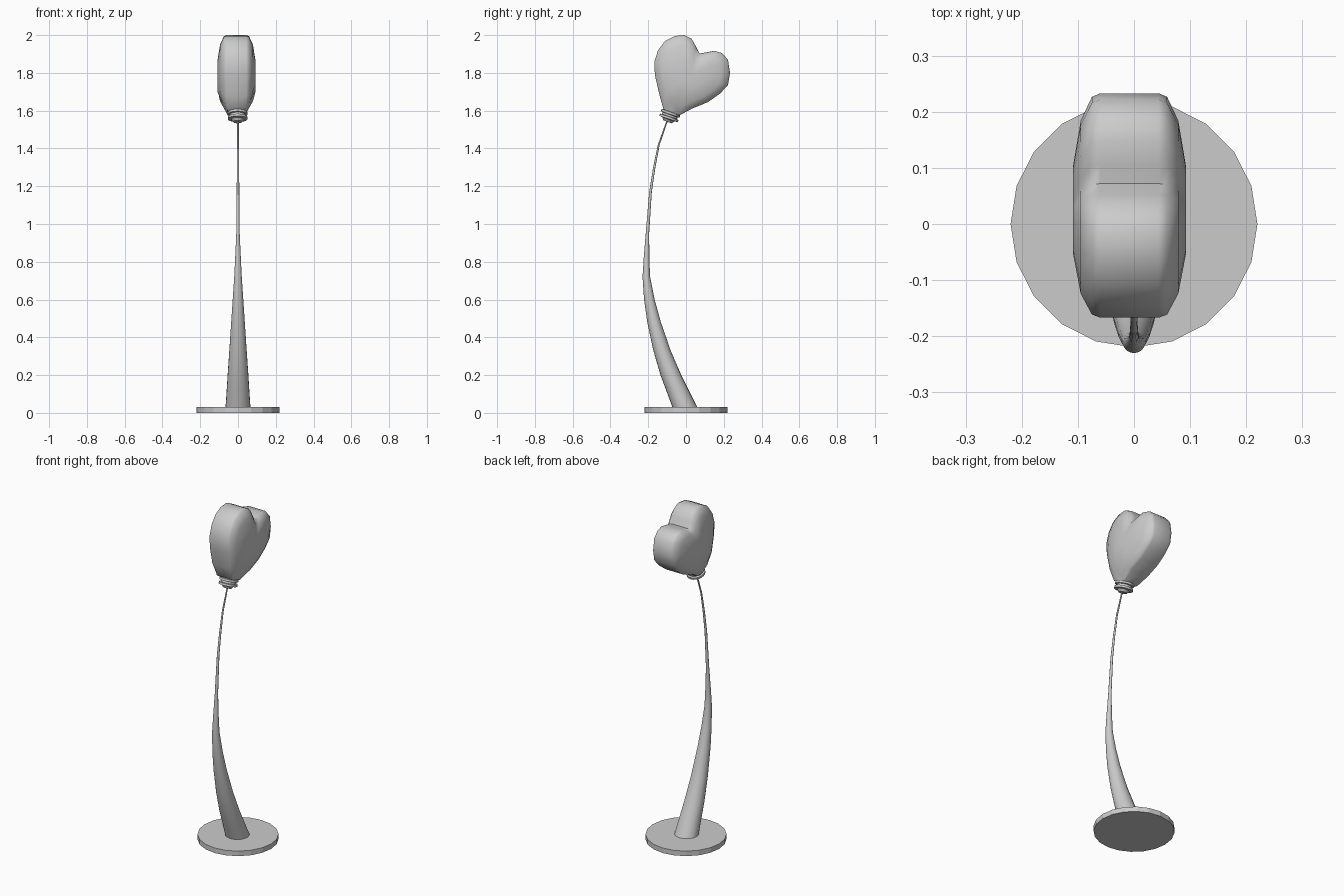
import bpy, bmesh, math
from mathutils import Vector, Matrix

if "Cube" in bpy.data.objects:
    bpy.data.objects.remove(bpy.data.objects["Cube"])


def loft(name, rings, smooth=40):
    """Skin a list of equal-length point rings and cap both ends."""
    bm = bmesh.new()
    loops = [[bm.verts.new(p) for p in ring] for ring in rings]
    n = len(loops[0])
    for a, b in zip(loops, loops[1:]):
        for i in range(n):
            j = (i + 1) % n
            bm.faces.new((a[i], a[j], b[j], b[i]))
    bm.faces.new(loops[0])
    bm.faces.new(loops[-1])
    bmesh.ops.recalc_face_normals(bm, faces=bm.faces)
    me = bpy.data.meshes.new(name)
    bm.to_mesh(me)
    bm.free()
    ob = bpy.data.objects.new(name, me)
    bpy.context.collection.objects.link(ob)
    if smooth:
        bpy.ops.object.select_all(action='DESELECT')
        bpy.context.view_layer.objects.active = ob
        ob.select_set(True)
        bpy.ops.object.shade_smooth_by_angle(angle=math.radians(smooth))
    return ob


def circle(center, r, n, tilt=0.0):
    rot = Matrix.Rotation(tilt, 3, 'X')
    return [Vector(center) + rot @ Vector((r * math.cos(2 * math.pi * i / n),
                                           r * math.sin(2 * math.pi * i / n), 0))
            for i in range(n)]


# Round base plate
loft("base", [circle((0, 0, z), 0.22, 20) for z in (0, 0.03)], smooth=0)

# Curved tapering stem: (y, z, radius)
path = [(-0.006, 0.03, 0.066), (-0.045, 0.12, 0.06), (-0.08, 0.2, 0.055),
        (-0.127, 0.33, 0.046), (-0.169, 0.48, 0.036), (-0.194, 0.6, 0.028),
        (-0.21, 0.72, 0.02), (-0.209, 0.82, 0.015), (-0.204, 0.95, 0.009),
        (-0.188, 1.17, 0.007), (-0.168, 1.3, 0.006), (-0.144, 1.42, 0.005),
        (-0.095, 1.56, 0.004)]
loft("stem", [circle((0, y, z), r, 20) for y, z, r in path])

# Heart balloon: outline in (y, z), shrunk in steps toward each face
outline = [(-.085, 1.585), (-.12, 1.61), (-.14, 1.68), (-.165, 1.79), (-.167, 1.86),
           (-.148, 1.92), (-.11, 1.97), (-.06, 1.995), (-.01, 2.0), (.03, 1.98),
           (.053, 1.94), (.072, 1.903), (.105, 1.908), (.15, 1.917), (.19, 1.905),
           (.222, 1.87), (.233, 1.80), (.222, 1.735), (.18, 1.69), (.116, 1.645),
           (.03, 1.61), (-.035, 1.575)]
CX, CY, CZ = -0.008, 0.02, 1.78
TILT = math.radians(-19)
axis = Vector((0, -math.sin(TILT), math.cos(TILT)))
tip = Vector((0, -0.085, 1.59))


def heart_ring(side, half, s):
    ring = []
    for y, z in outline:
        p = Vector((0, CY + (y - CY) * s, CZ + (z - CZ) * s))
        limit = max(0.045, 0.045 + 0.5 * (p - tip).dot(axis))  # slimmer near the tip
        p.x = CX + side * min(half, limit)
        ring.append(p)
    return ring


steps = [(0.101, 0.1), (0.101, 0.38), (0.087, 0.77), (0.067, 0.97), (0.052, 1.0)]
loft("heart_balloon",
     [heart_ring(-1, h, s) for h, s in steps] +
     [heart_ring(1, h, s) for h, s in reversed(steps)], smooth=60)

# Ribbed neck under the heart: (distance along tilted axis, radius)
neck = [(-0.05, 0.024), (-0.036, 0.034), (-0.034, 0.052), (-0.022, 0.052),
        (-0.02, 0.042), (-0.01, 0.042), (-0.008, 0.052), (0.004, 0.052),
        (0.006, 0.044), (0.03, 0.046)]
loft("neck", [circle(Vector((-0.002, -0.081, 1.588)) + axis * d, r, 20, TILT)
              for d, r in neck], smooth=35)
